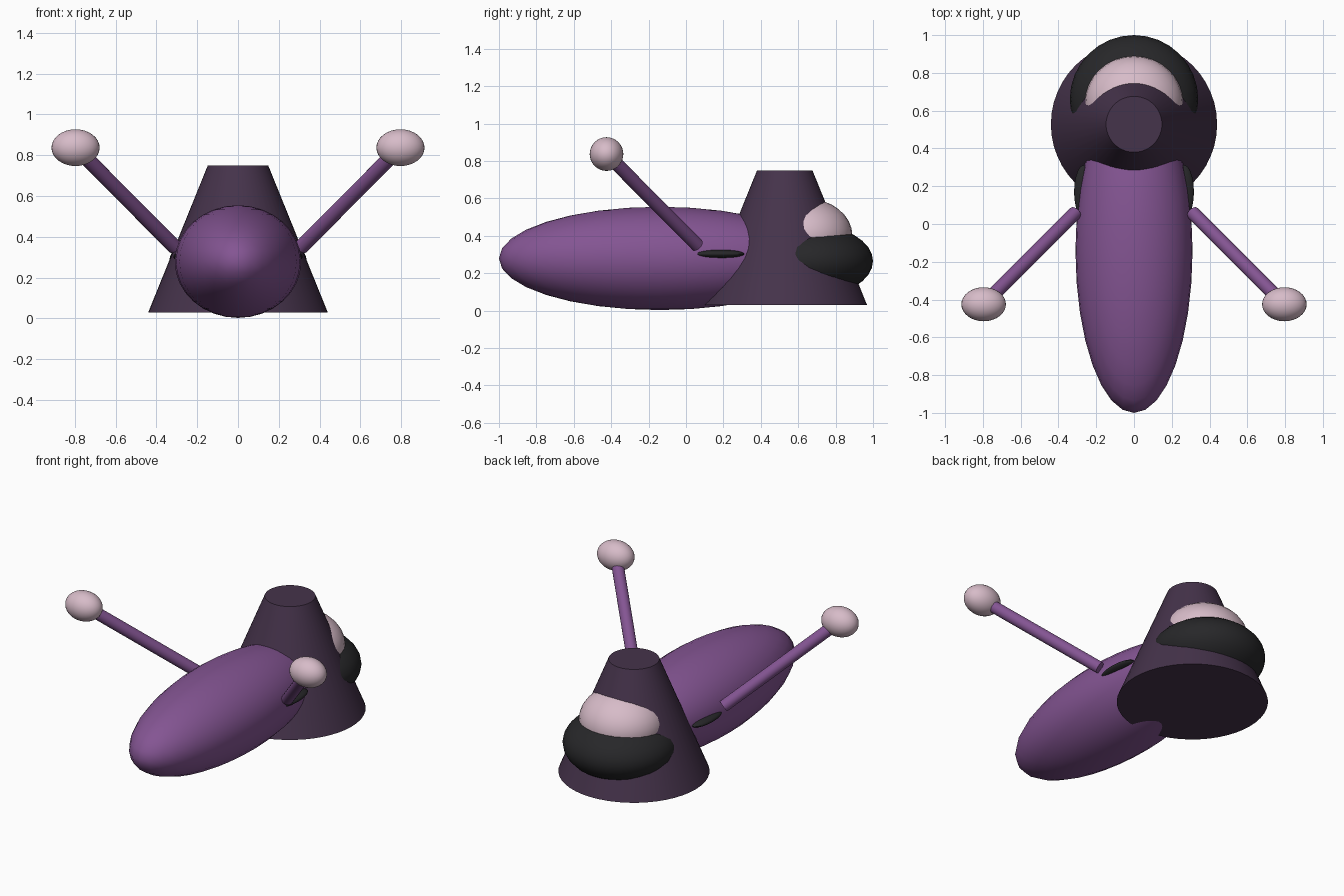
import bpy, math
from mathutils import Vector

if "Cube" in bpy.data.objects:
    bpy.data.objects.remove(bpy.data.objects["Cube"])


def material(name, rgb):
    m = bpy.data.materials.new(name)
    m.diffuse_color = (*rgb, 1)
    m.use_nodes = True
    m.node_tree.nodes["Principled BSDF"].inputs["Base Color"].default_value = m.diffuse_color
    return m


PURPLE = material("purple", (0.23, 0.09, 0.29))
PLUM = material("dark_plum", (0.06, 0.033, 0.07))
PINK = material("pale_pink", (0.68, 0.5, 0.58))
BLACK = material("black", (0.02, 0.02, 0.022))


def finish(name, mat):
    ob = bpy.context.object
    ob.name = name
    ob.data.materials.append(mat)
    bpy.ops.object.transform_apply(location=False, rotation=True, scale=True)
    bpy.ops.object.shade_smooth_by_angle(angle=math.radians(35))
    return ob


def ellipsoid(name, center, radii, mat):
    bpy.ops.mesh.primitive_uv_sphere_add(segments=32, ring_count=16, radius=1, location=center)
    bpy.context.object.scale = radii
    return finish(name, mat)


def rod(name, start, end, radius, mat):
    a, b = Vector(start), Vector(end)
    bpy.ops.mesh.primitive_cylinder_add(vertices=24, radius=radius, depth=(b - a).length,
                                        location=(a + b) / 2)
    bpy.context.object.rotation_euler = (b - a).to_track_quat('Z', 'Y').to_euler()
    return finish(name, mat)


# long rounded body
ellipsoid("body", (0, -0.14, 0.279), (0.31, 0.86, 0.276), PURPLE)

# truncated cone at the back
bpy.ops.mesh.primitive_cone_add(vertices=48, radius1=0.44, radius2=0.148, depth=0.72,
                                location=(0, 0.528, 0.39))
finish("cone_tower", PLUM)

# bulges on the rear of the cone
ellipsoid("rear_lower_bulge", (0, 0.66, 0.265), (0.34, 0.34, 0.195), BLACK)
ellipsoid("rear_upper_bulge", (0, 0.64, 0.40), (0.26, 0.25, 0.20), PINK)

# side slots, stalks and knobs, mirrored in x
for side, s in (("left", -1), ("right", 1)):
    ellipsoid(f"{side}_side_slot", (s * 0.265, 0.17, 0.303), (0.052, 0.142, 0.023), BLACK)
    rod(f"{side}_stalk", (s * 0.31, 0.06, 0.35), (s * 0.795, -0.425, 0.838), 0.036, PURPLE)
    ellipsoid(f"{side}_knob", (s * 0.796, -0.425, 0.837), (0.118, 0.09, 0.09), PINK)
